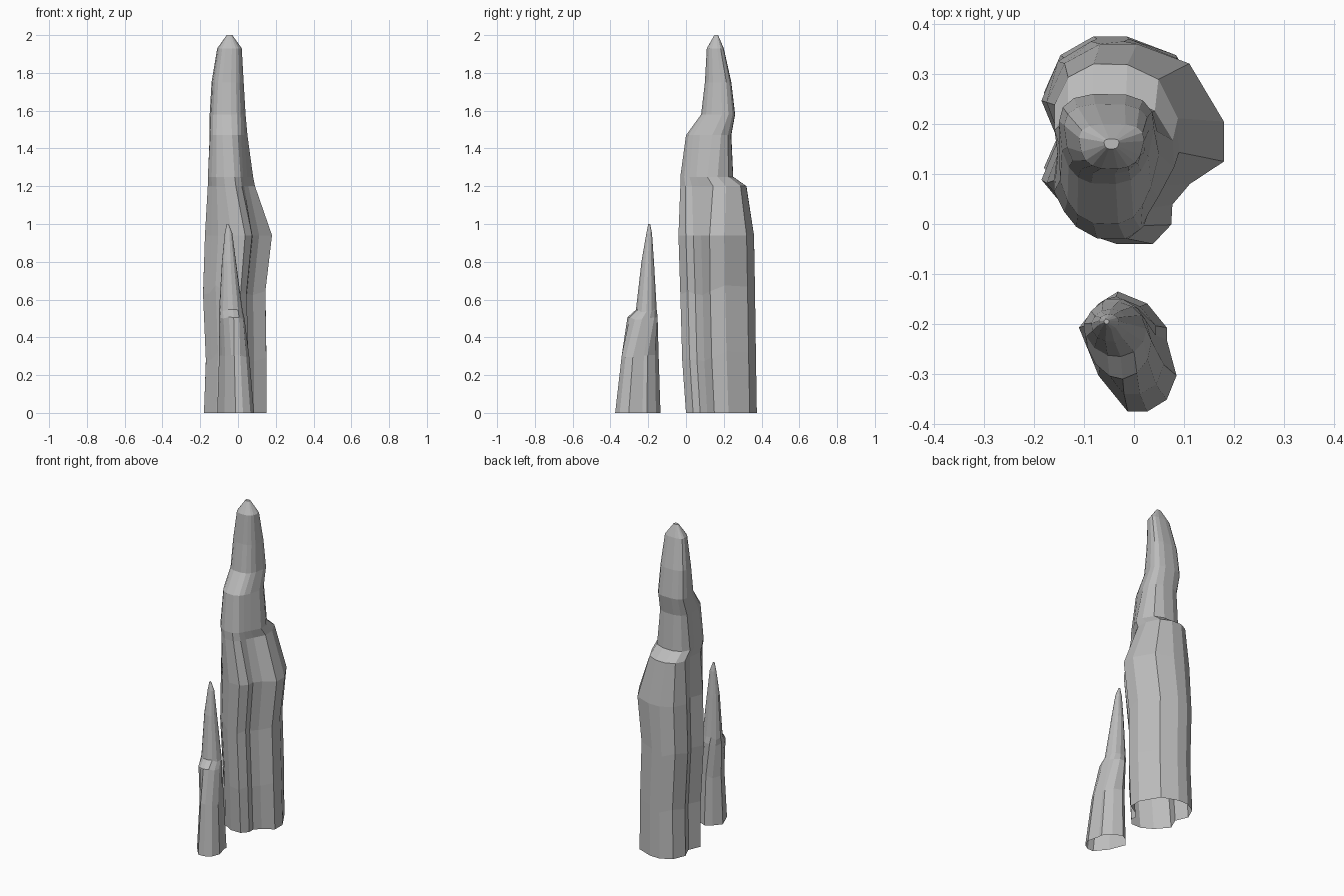
import bpy
import bmesh
import math
import random

random.seed(4)
default_cube = bpy.data.objects.get("Cube")
if default_cube:
    bpy.data.objects.remove(default_cube)

stone = bpy.data.materials.new("grey_stone")
stone.use_nodes = True
stone_colour = (0.5, 0.5, 0.5, 1)
stone.diffuse_color = stone_colour
stone_shader = stone.node_tree.nodes["Principled BSDF"]
stone_shader.inputs["Base Color"].default_value = stone_colour


def soften(value, power):
    """Raise to a power but keep the sign, to square off a circle."""
    return math.copysign(abs(value) ** power, value)


def fit(values, low, high):
    """Stretch one coordinate of a ring between two limits."""
    smallest, largest = min(values), max(values)
    scale = (high - low) / (largest - smallest)
    return [low + (value - smallest) * scale for value in values]


def neck_plan(sides, power, taper):
    """Squared circle in a unit box, starting at the front and narrower there."""
    across, along = [], []
    for side in range(sides):
        angle = math.tau * side / sides - math.radians(105)
        y = soften(math.sin(angle), power)
        across.append(soften(math.cos(angle), power) * (1 + taper * y))
        along.append(y)
    return fit(across, 0, 1), fit(along, 0, 1)


def blend(start, end, amount):
    """Mix two lists of coordinates."""
    return [a + (b - a) * amount for a, b in zip(start, end)]


def build_spire(name, foot, neck, change, levels, raggedness):
    """Loft (height, left, right, front, back) levels from foot plan to neck plan."""
    foot_across, foot_along = zip(*foot)
    neck_across, neck_along = neck
    change_low, change_high = change
    lifts = [random.uniform(-raggedness, raggedness) for _ in foot]
    bm = bmesh.new()
    rings = []
    for height, left, right, front, back in levels:
        amount = (height - change_low) / (change_high - change_low)
        amount = min(max(amount, 0), 1)
        xs = fit(blend(foot_across, neck_across, amount), left, right)
        ys = fit(blend(foot_along, neck_along, amount), front, back)
        # Courses between foot and shoulder break at uneven heights
        broken = 0.2 < height < 0.9
        zs = [height + lift * broken for lift in lifts]
        rings.append([bm.verts.new(point) for point in zip(xs, ys, zs)])
    for lower, upper in zip(rings, rings[1:]):
        for side in range(len(lower)):
            after = (side + 1) % len(lower)
            bm.faces.new((lower[side], lower[after], upper[after], upper[side]))
    # The tip is closed and the foot stays open
    bm.faces.new(rings[-1])
    mesh = bpy.data.meshes.new(name)
    bm.to_mesh(mesh)
    bm.free()
    mesh.materials.append(stone)
    spire = bpy.data.objects.new(name, mesh)
    bpy.context.collection.objects.link(spire)


# Tall spire: a narrow front tower beside a notch, a broad back
# with a shoulder ledge, and a higher ledge at the front
tall_foot = [(0.4, 0), (0.6, 0), (0.7, 0.1), (0.7, 0.2), (0.8, 0.3),
             (1, 0.4), (1, 0.6), (0.8, 0.9), (0.5, 1), (0.3, 1),
             (0.1, 0.9), (0, 0.7), (0.1, 0.5), (0, 0.3), (0.1, 0.2),
             (0.2, 0.1)]
build_spire("tall_spire", tall_foot,
            neck_plan(sides=len(tall_foot), power=0.7, taper=0.15),
            change=(0.9, 1.6), levels=[
    (0, -0.18, 0.15, 0, 0.375),
    (0.3, -0.17, 0.15, -0.02, 0.37),
    (0.65, -0.185, 0.145, -0.03, 0.365),
    (0.94, -0.175, 0.18, -0.04, 0.36),
    (1.2, -0.16, 0.09, -0.03, 0.32),
    (1.25, -0.16, 0.08, -0.03, 0.25),
    (1.47, -0.15, 0.05, 0, 0.24),
    (1.58, -0.15, 0.04, 0.08, 0.26),
    (1.75, -0.14, 0.03, 0.1, 0.24),
    (1.93, -0.11, 0.02, 0.11, 0.2),
    (2, -0.06, -0.03, 0.15, 0.17),
], raggedness=0.03)

# Short spire: slanted foot and a slim cone above a front ledge
short_foot = [(0.4, 0.1), (0.5, 0), (0.7, 0), (0.9, 0.1), (1, 0.3),
              (0.9, 0.6), (0.9, 0.7), (0.7, 0.9), (0.4, 1), (0.2, 0.9),
              (0, 0.7), (0.1, 0.5), (0.2, 0.3)]
build_spire("short_spire", short_foot,
            neck_plan(sides=len(short_foot), power=1, taper=0),
            change=(0.3, 0.6), levels=[
    (0, -0.11, 0.085, -0.375, -0.135),
    (0.3, -0.1, 0.06, -0.34, -0.145),
    (0.5, -0.1, 0.035, -0.31, -0.15),
    (0.54, -0.1, 0.025, -0.265, -0.155),
    (0.8, -0.085, -0.01, -0.235, -0.17),
    (0.95, -0.07, -0.03, -0.21, -0.18),
    (1, -0.06, -0.05, -0.2, -0.19),
], raggedness=0.01)
